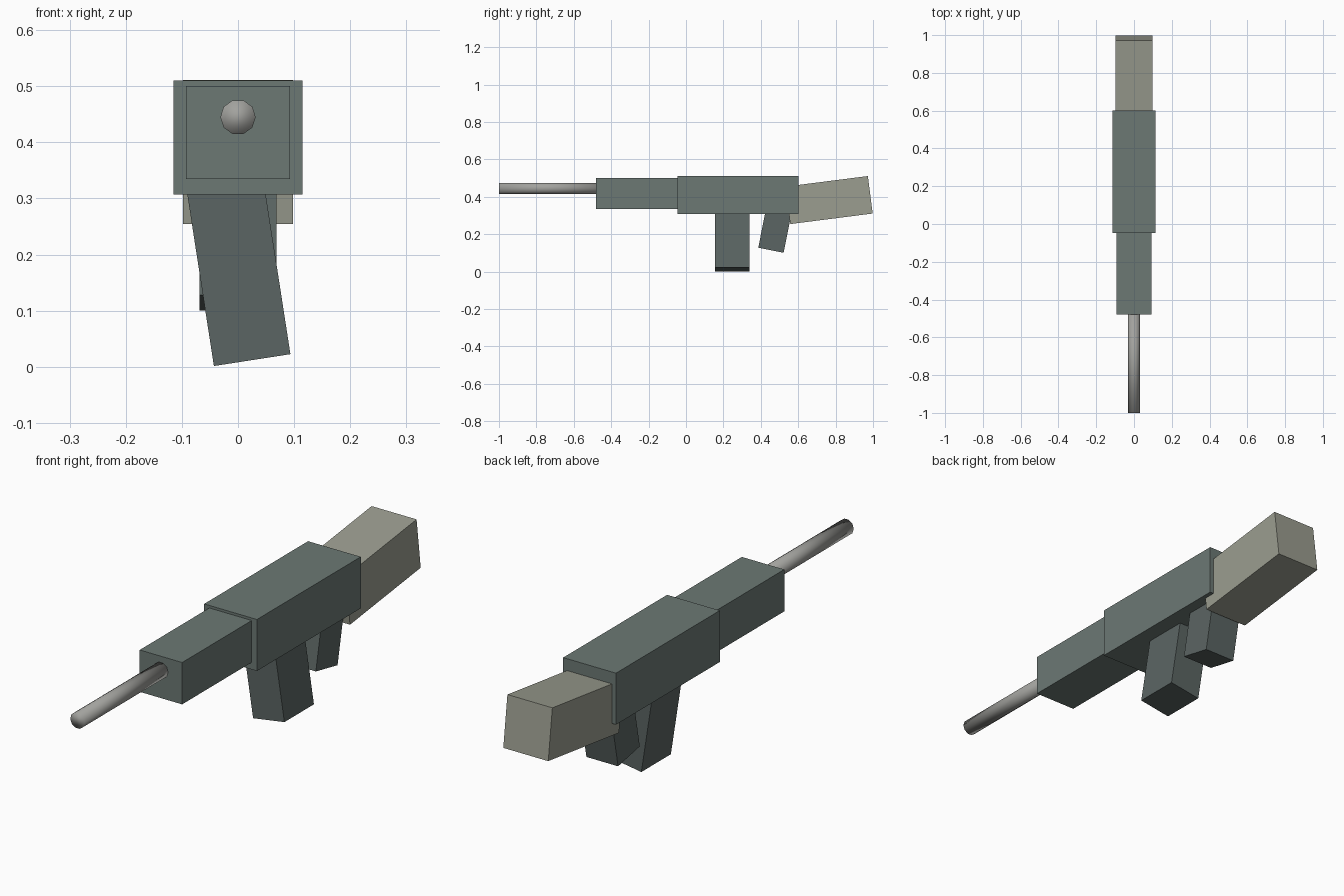
import bpy
from math import radians
from mathutils import Matrix, Vector

if "Cube" in bpy.data.objects:
    bpy.data.objects.remove(bpy.data.objects["Cube"])


def material(name, color):
    m = bpy.data.materials.new(name)
    m.diffuse_color = (*color, 1)
    m.use_nodes = True
    m.node_tree.nodes["Principled BSDF"].inputs["Base Color"].default_value = m.diffuse_color
    return m


green = material("dull_green", (0.15, 0.19, 0.175))
tan = material("pale_tan", (0.33, 0.34, 0.28))
dark = material("dark_grey", (0.105, 0.13, 0.125))


def box(name, center, size, mat, angle=0, axis='X'):
    bpy.ops.mesh.primitive_cube_add(size=1)
    ob = bpy.context.object
    ob.name = name
    ob.data.transform(Matrix.Translation(Vector(center))
                      @ Matrix.Rotation(radians(angle), 4, axis)
                      @ Matrix.Diagonal((*size, 1)))
    ob.data.materials.append(mat)
    return ob


# Main body and narrower front housing
box("receiver", (0, 0.277, 0.4085), (0.23, 0.647, 0.203), green)
box("handguard", (0, -0.25, 0.4175), (0.185, 0.46, 0.165), green)

# Tilted stock at the back
box("stock", (0, 0.765, 0.3825), (0.196, 0.444, 0.202), tan, 7.3, 'X')

# Magazine leaning sideways, grip leaning backwards
box("magazine", (0, 0.2475, 0.175), (0.138, 0.184, 0.33), dark, -8.8, 'Y')
box("grip", (0, 0.4765, 0.2268), (0.138, 0.138, 0.23), dark, -11.3, 'X')

# Ten-sided barrel, smooth all over
bpy.ops.mesh.primitive_cylinder_add(vertices=10, radius=0.0315, depth=0.54)
barrel = bpy.context.object
barrel.name = "barrel"
barrel.data.transform(Matrix.Translation((0, -0.73, 0.445))
                      @ Matrix.Rotation(radians(90), 4, 'X')
                      @ Matrix.Rotation(radians(90), 4, 'Z'))
bpy.ops.object.shade_smooth()
barrel.data.materials.append(material("steel", (0.36, 0.36, 0.34)))
